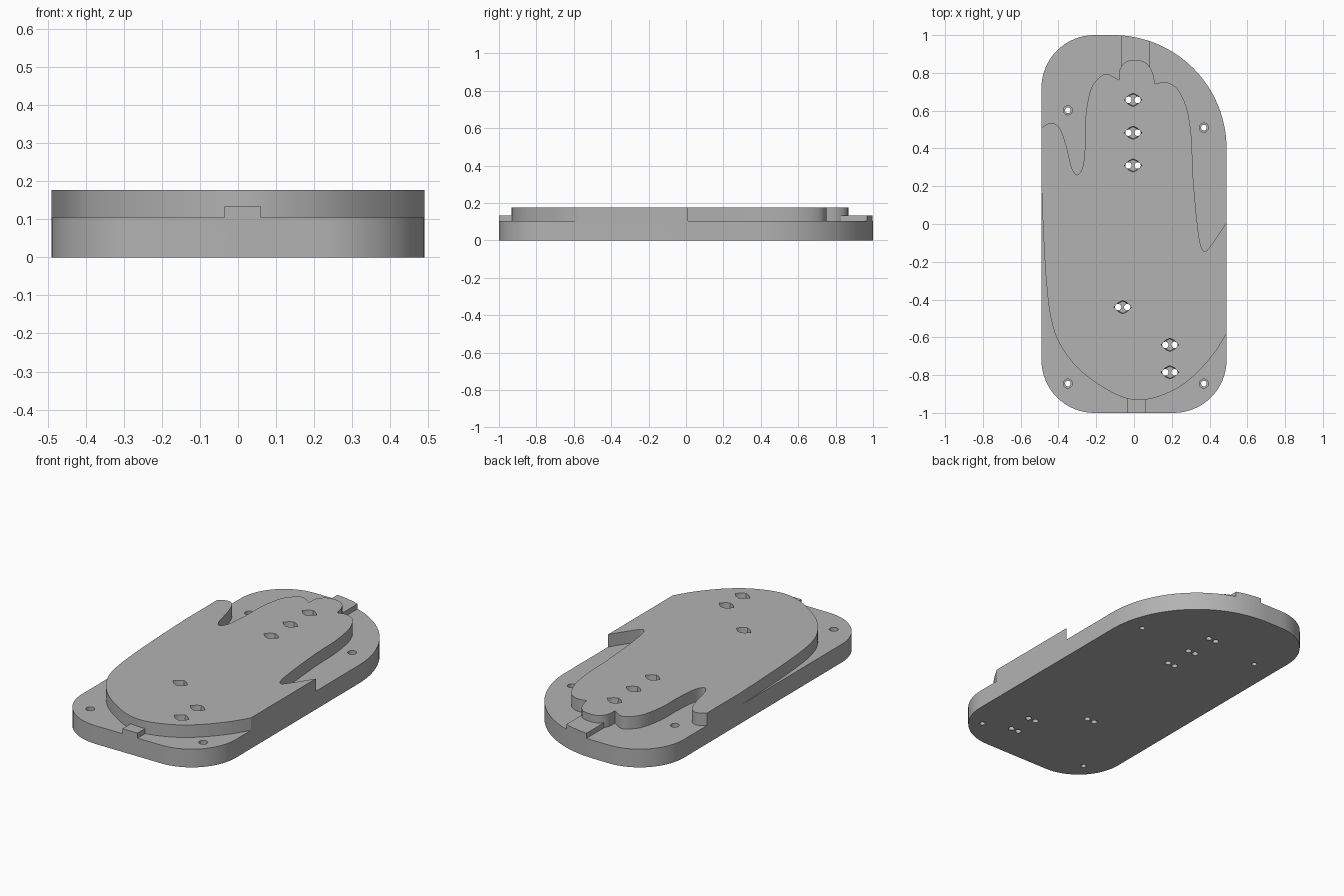
import bpy, bmesh
from math import sin, cos, pi, radians
from mathutils import Vector

if "Cube" in bpy.data.objects:
    bpy.data.objects.remove(bpy.data.objects["Cube"], do_unlink=True)

FLOOR, TOP, TAB_TOP = 0.105, 0.177, 0.134
HALF_W = 0.49

grey = bpy.data.materials.new("plain grey")
grey.use_nodes = True
COLOUR = (0.45, 0.45, 0.45, 1)
grey.diffuse_color = COLOUR
grey.node_tree.nodes["Principled BSDF"].inputs["Base Color"].default_value = COLOUR


def arc(cx, cy, r, start, end, steps):
    angles = [radians(start + (end - start) * i / steps) for i in range(steps + 1)]
    return [(cx + r * cos(a), cy + r * sin(a)) for a in angles]


def spline(points, steps=6):
    """Smooth path through the points, ends included."""
    p = [Vector(q) for q in points]
    p = [p[0]] + p + [p[-1]]
    out = []
    for a, b, c, d in zip(p, p[1:], p[2:], p[3:]):
        for i in range(steps):
            t = i / steps
            out.append(tuple(b + (c - a) * (t / 2) + (a * 2 - b * 5 + c * 4 - d) * (t * t / 2)
                             + (b * 3 - a - c * 3 + d) * (t ** 3 / 2)))
    return out + [tuple(points[-1])]


def add_prism(bm, outline, z0, z1, centre=(0, 0), shrink=1.0):
    """Extrude an outline; shrink narrows its lower end."""
    cx, cy = centre
    low = [bm.verts.new((cx + x * shrink, cy + y * shrink, z0)) for x, y in outline]
    high = [bm.verts.new((cx + x, cy + y, z1)) for x, y in outline]
    bm.faces.new(low)
    bm.faces.new(high)
    for i in range(len(low)):
        j = (i + 1) % len(low)
        bm.faces.new((low[i], low[j], high[j], high[i]))


def make_object(name, bm):
    bmesh.ops.remove_doubles(bm, verts=bm.verts, dist=0.0001)
    bmesh.ops.recalc_face_normals(bm, faces=bm.faces)
    mesh = bpy.data.meshes.new(name)
    bm.to_mesh(mesh)
    bm.free()
    mesh.materials.append(grey)
    ob = bpy.data.objects.new(name, mesh)
    bpy.context.collection.objects.link(ob)
    return ob


def prism(name, outline, z0, z1):
    bm = bmesh.new()
    add_prism(bm, outline, z0, z1)
    return make_object(name, bm)


def combine(target, other, operation):
    """Apply a boolean and discard its operand."""
    mod = target.modifiers.new("join", "BOOLEAN")
    mod.operation, mod.object, mod.solver = operation, other, "EXACT"
    bpy.context.view_layer.objects.active = target
    bpy.ops.object.modifier_apply(modifier=mod.name)
    bpy.data.objects.remove(other, do_unlink=True)


# Base plate: three small corners and one large corner
R, BIG = 0.28, 0.6
IN = HALF_W - R
big_centre = (HALF_W - BIG, 1 - BIG)
plate = (arc(*big_centre, BIG, 0, 90, 32) + arc(-IN, 1 - R, R, 90, 180, 16)
         + arc(-IN, R - 1, R, 180, 270, 16) + arc(IN, R - 1, R, 270, 360, 16))
base = prism("base_plate", plate, 0, FLOOR)

# Raised hand-shaped platform, traced between its sharp corners
little_side = spline([(-HALF_W, .51), (-.44, .535), (-.395, .51), (-.36, .42), (-.33, .3),
                      (-.3, .26), (-.27, .31), (-.257, .45), (-.255, .58), (-.23, .71),
                      (-.19, .77), (-.15, .795), (-.11, .78), (-.08, .762)])
middle = spline([(-.08, .762), (-.075, .82), (-.04, .86), (.01, .868),
                 (.06, .855), (.095, .81), (.112, .742)])
thumb_side = spline([(.112, .742), (.17, .75), (.23, .715), (.28, .61), (.305, .45), (.311, .28),
                     (.33, .05), (.35, -.1), (.375, -.145), (.41, -.11), (HALF_W, .01)])
heel = spline([(HALF_W, -.58), (.42, -.69), (.31, -.81), (.19, -.89), (.04, -.932), (-.1, -.9),
               (-.28, -.78), (-.39, -.64), (-.44, -.5), (-.465, -.3), (-.48, -.05), (-HALF_W, .21)])
platform = prism("raised_hand", little_side + middle[1:] + thumb_side[1:] + heel, FLOOR, TOP)
combine(base, platform, "UNION")

# Low tabs at both ends, following the plate edge
front_tab = prism("front_tab", [(-.036, -1), (.06, -1), (.06, -.9), (-.036, -.9)], FLOOR, TAB_TOP)
combine(base, front_tab, "UNION")
rim = [p for p in plate if -.065 < p[0] < .085 and p[1] > 0]


def rim_point(x):
    rise = max(0, BIG ** 2 - (x - big_centre[0]) ** 2) ** 0.5
    return (x, big_centre[1] + rise)


back_outline = [(-.065, .8), (.085, .8), rim_point(.085)] + rim + [rim_point(-.065)]
back_tab = prism("back_tab", back_outline, FLOOR, TAB_TOP)
combine(base, back_tab, "UNION")

# Paired holes in the hand, single holes in the corners
pairs = [(-.005, .657), (-.005, .483), (-.005, .31), (-.06, -.44), (.19, -.64), (.19, -.785)]
corners = [(-.35, .602), (.37, .51), (-.35, -.845), (.37, -.845)]
eye = [(.05, 0), (.024, .026), (0, .037), (-.024, .026), (-.05, 0),
       (-.024, -.026), (0, -.037), (.024, -.026)]

pockets = bmesh.new()
holes = bmesh.new()
for x, y in pairs:
    add_prism(pockets, eye, TOP - .035, TOP + .02, (x, y), .85)
    for side in (-1, 1):
        add_prism(holes, arc(0, 0, .017, 0, 345, 23), -.1, .3, (x + side * .024, y))
for x, y in corners:
    add_prism(pockets, arc(0, 0, .024, 0, 345, 23), FLOOR - .03, FLOOR + .02, (x, y))
    add_prism(holes, arc(0, 0, .015, 0, 345, 23), -.1, .3, (x, y))
combine(base, make_object("pocket_cutter", pockets), "DIFFERENCE")
combine(base, make_object("hole_cutter", holes), "DIFFERENCE")

# Smooth curved walls, crisp rims
base.select_set(True)
bpy.context.view_layer.objects.active = base
bpy.ops.object.shade_smooth_by_angle(angle=radians(30))
